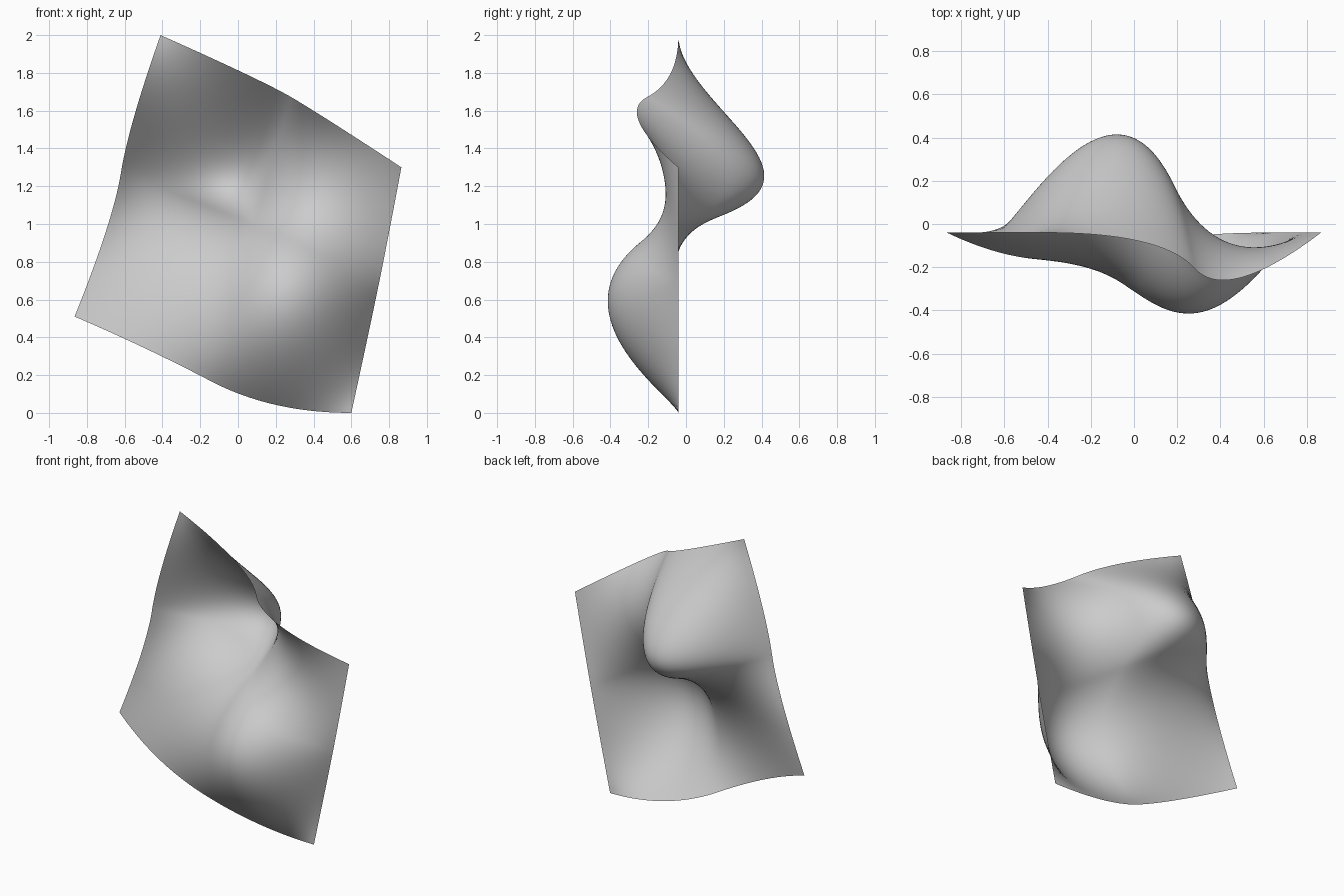
import bpy
import bmesh
from mathutils import Vector

if "Cube" in bpy.data.objects:
    bpy.data.objects.remove(bpy.data.objects["Cube"])

# Control net, rows from bottom to top, each row from left to right
NET = [
    [(-.865, -.04, .51), (-.47, -.23, .34), (.175, -.04, .0), (.60, -.04, .0)],
    [(-.66, -.04, 1.02), (-.23, -.05, 1.02), (.30, -.96, .45), (.70, -.04, .46)],
    [(-.58, -.04, 1.52), (-.08, 1.10, 1.17), (.38, -.07, 1.33), (.79, -.04, .90)],
    [(-.41, -.04, 2.0), (.13, -.04, 1.76), (.43, -.37, 1.585), (.865, -.04, 1.30)],
]
STEPS = 64


def weights(u):
    """Clamped quadratic spline weights, four points, one knot in the middle."""
    if u > .5:
        return weights(1 - u)[::-1]
    t = 2 * u
    return [(1 - t) ** 2, 2 * t * (1 - t) + t * t / 2, t * t / 2, 0]


def surface_point(u, v):
    p = Vector((0, 0, 0))
    for wv, row in zip(weights(v), NET):
        for wu, c in zip(weights(u), row):
            p += wu * wv * Vector(c)
    return p


# Wavy sheet
bm = bmesh.new()
grid = [[bm.verts.new(surface_point(i / STEPS, j / STEPS))
         for i in range(STEPS + 1)] for j in range(STEPS + 1)]
for j in range(STEPS):
    for i in range(STEPS):
        f = bm.faces.new((grid[j][i], grid[j][i + 1],
                          grid[j + 1][i + 1], grid[j + 1][i]))
        f.smooth = True

mesh = bpy.data.meshes.new("wavy_sheet")
bm.to_mesh(mesh)
bm.free()
sheet = bpy.data.objects.new("wavy_sheet", mesh)
bpy.context.collection.objects.link(sheet)
